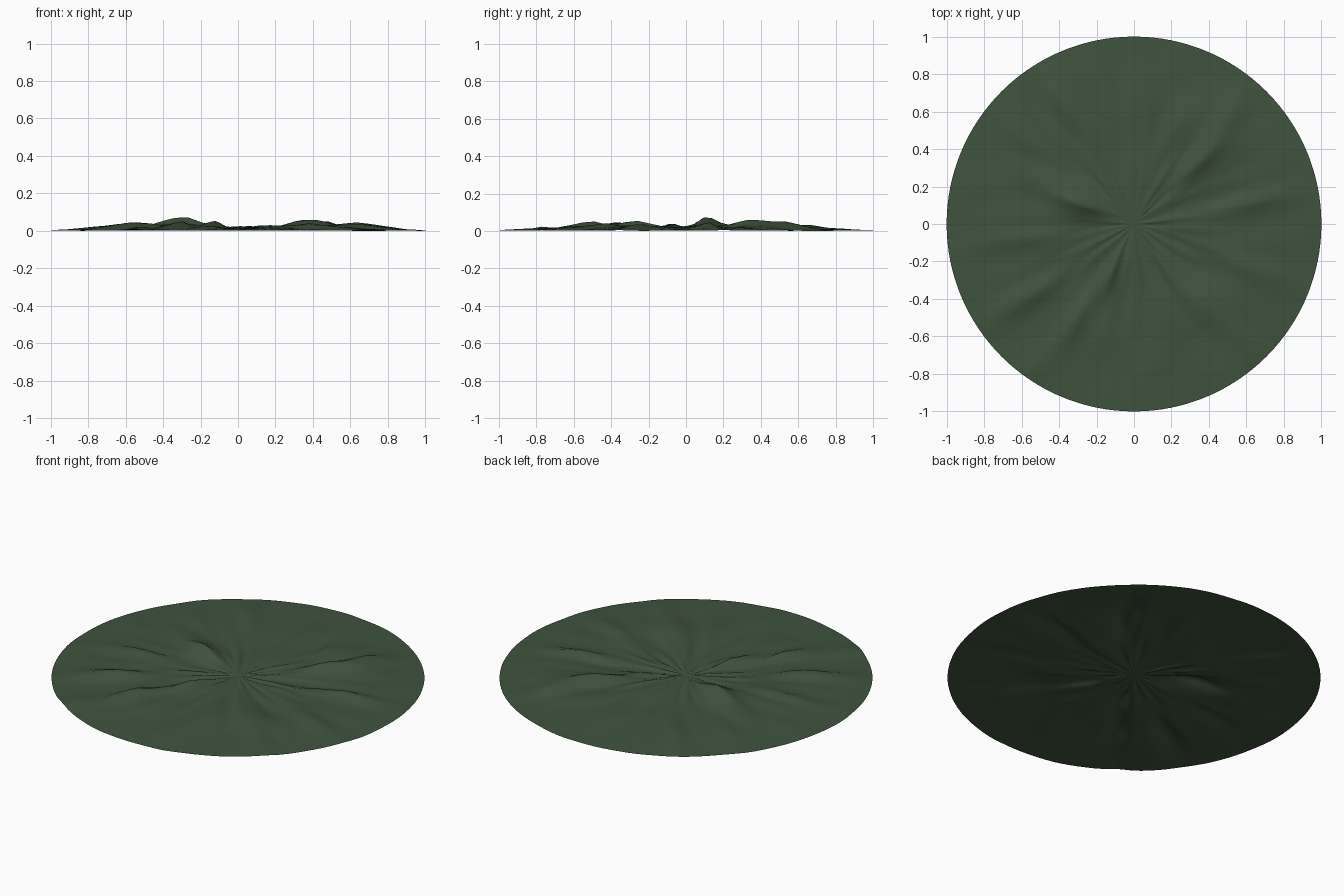
import bpy, bmesh, math, random
from mathutils import Vector, noise

if "Cube" in bpy.data.objects:
    bpy.data.objects.remove(bpy.data.objects["Cube"])

random.seed(7)
SEGMENTS, RINGS = 128, 14

# Main radial ridges: x, y, height, angular width, radial reach
RIDGES = [
    (-0.30, 0.11, 0.052, 0.22, 0.22), (-0.60, -0.40, 0.032, 0.08, 0.25),
    (-0.62, -0.07, 0.034, 0.07, 0.30), (-0.31, -0.50, 0.036, 0.08, 0.25),
    (-0.40, 0.66, 0.022, 0.07, 0.20), (0.38, 0.36, 0.036, 0.10, 0.30),
    (0.63, 0.12, 0.036, 0.06, 0.28), (0.12, 0.21, 0.018, 0.12, 0.18),
    (0.64, -0.24, 0.026, 0.07, 0.22), (0.57, -0.60, 0.016, 0.06, 0.20),
    (-0.13, -0.28, 0.034, 0.14, 0.20), (0.40, -0.45, 0.018, 0.09, 0.20),
    (0.47, 0.55, 0.030, 0.08, 0.22), (-0.52, -0.75, 0.022, 0.06, 0.15),
    (0.03, 0.30, 0.015, 0.10, 0.20), (-0.60, 0.45, 0.018, 0.08, 0.22),
]


def height(r, a):
    """Low mound, streaky radial noise and the main ridges, fading at the rim."""
    fade = min(1, (1 - r) / 0.4)
    z = 0.003 + 0.015 * fade
    streak = noise.noise(Vector((math.cos(a) * 6, math.sin(a) * 6, r * 3.5)))
    z += 0.017 * streak * min(1, r * 4) * (0.2 + 0.8 * fade)
    for x, y, h, width, reach in RIDGES:
        da = math.remainder(a - math.atan2(y, x), math.tau) / width
        dr = abs(r - math.hypot(x, y)) / reach
        z += h * math.exp(-da * da) * max(0, 1 - dr)
    z += random.uniform(-0.002, 0.002) * fade
    return max(0, z)


# Open ground disc made of rings around a centre point
bm = bmesh.new()
centre = bm.verts.new((0, 0, 0.018))
rings = []
for i in range(1, RINGS + 1):
    r = i / RINGS
    ring = []
    for s in range(SEGMENTS):
        a = math.tau * s / SEGMENTS
        ring.append(bm.verts.new((r * math.cos(a), r * math.sin(a), height(r, a))))
    rings.append(ring)
for s in range(SEGMENTS):
    t = (s + 1) % SEGMENTS
    bm.faces.new((centre, rings[0][s], rings[0][t]))
    for inner, outer in zip(rings, rings[1:]):
        bm.faces.new((inner[s], outer[s], outer[t], inner[t]))
for f in bm.faces:
    f.smooth = True

# Set the lowest point on the ground
low = min(v.co.z for v in bm.verts)
for v in bm.verts:
    v.co.z -= low

mesh = bpy.data.meshes.new("ground_disc")
bm.to_mesh(mesh)
bm.free()
ground = bpy.data.objects.new("ground_disc", mesh)
bpy.context.collection.objects.link(ground)

# Dark grass green
green = bpy.data.materials.new("dark_green")
green.diffuse_color = (0.050, 0.088, 0.048, 1)
green.use_nodes = True
green.node_tree.nodes["Principled BSDF"].inputs["Base Color"].default_value = green.diffuse_color
mesh.materials.append(green)
